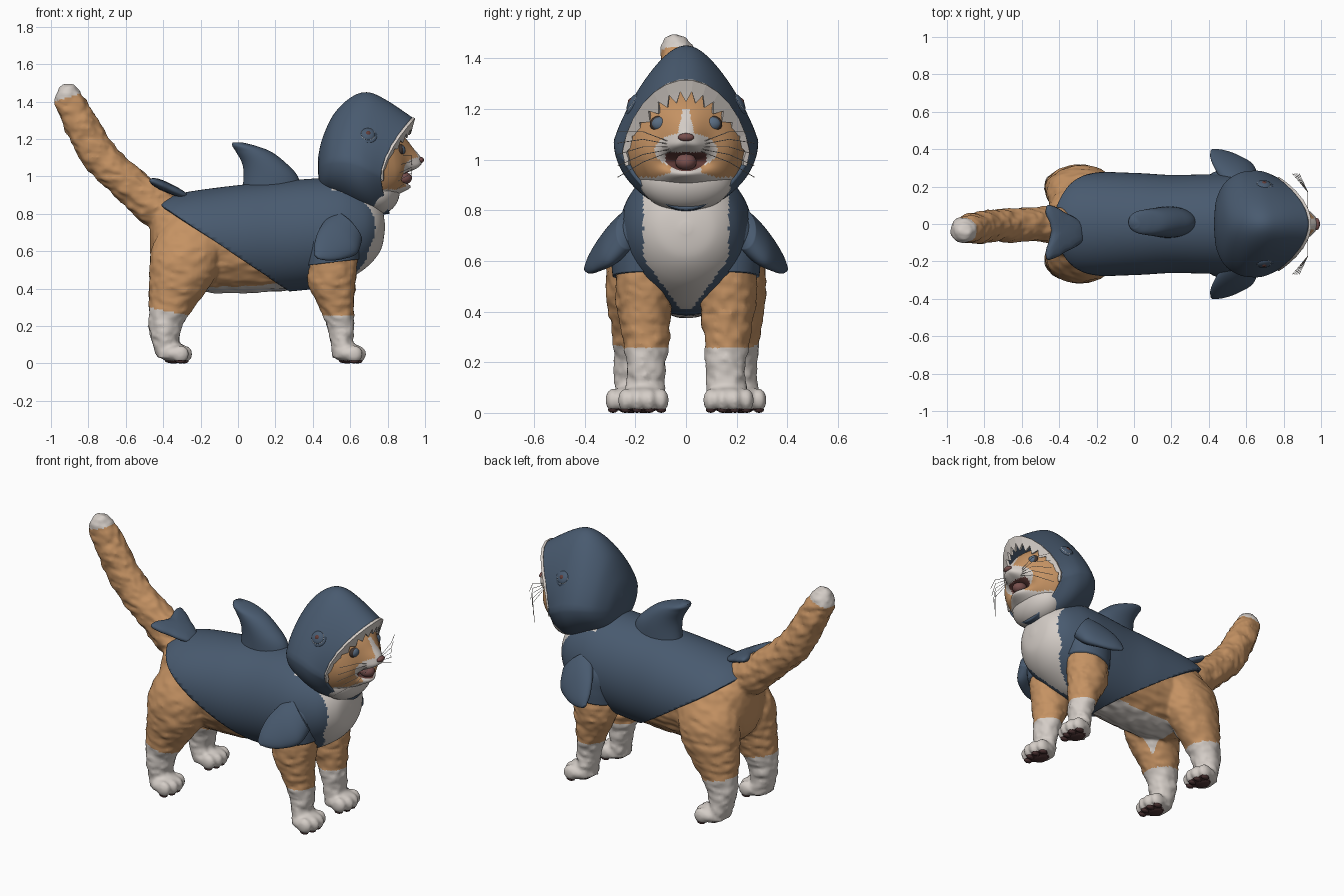
import bpy, bmesh, math
from mathutils import Vector, Matrix, noise

if "Cube" in bpy.data.objects:
    bpy.data.objects.remove(bpy.data.objects["Cube"])


def material(name, r, g, b):
    m = bpy.data.materials.new(name)
    m.diffuse_color = (r, g, b, 1)
    m.use_nodes = True
    m.node_tree.nodes["Principled BSDF"].inputs["Base Color"].default_value = m.diffuse_color
    return m


ORANGE = material("ginger_fur", 0.56, 0.29, 0.125)
WHITE = material("white_fur", 0.66, 0.61, 0.57)
NAVY = material("navy_cloth", 0.066, 0.103, 0.16)
MOUTH = material("dark_mouth", 0.12, 0.045, 0.04)
PINK = material("tongue_pink", 0.19, 0.08, 0.075)
PAD = material("paw_pad_brown", 0.075, 0.035, 0.035)
BLUE = material("eye_blue", 0.10, 0.15, 0.22)
BLACK = material("dark_brown", 0.05, 0.035, 0.03)


def paint(ob, mats, rule=None):
    """Smooth the faces; rule(centre) picks the material slot."""
    for m in mats:
        ob.data.materials.append(m)
    for p in ob.data.polygons:
        p.use_smooth = True
        if rule:
            p.material_index = int(rule(p.center))
    return ob


def finish(name, bm, mats, rule=None):
    bmesh.ops.recalc_face_normals(bm, faces=bm.faces)
    me = bpy.data.meshes.new(name)
    bm.to_mesh(me)
    bm.free()
    ob = bpy.data.objects.new(name, me)
    bpy.context.collection.objects.link(ob)
    return paint(ob, mats, rule)


def spline(keys, sub):
    """Catmull-Rom through tuples of numbers."""
    out = []
    for i in range(len(keys) - 1):
        a, b, c, d = (keys[max(0, min(len(keys) - 1, i + j))] for j in (-1, 0, 1, 2))
        for s in range(sub):
            t = s / sub
            out.append([0.5 * (2 * q + (r - p) * t + (2 * p - 5 * q + 4 * r - w) * t * t
                               + (3 * q - p - 3 * r + w) * t ** 3)
                        for p, q, r, w in zip(a, b, c, d)])
    return out + [list(keys[-1])]


def skin(bm, rings, caps=(True, True)):
    vs = [[bm.verts.new(p) for p in r] for r in rings]
    n = len(vs[0])
    for a, b in zip(vs, vs[1:]):
        for i in range(n):
            bm.faces.new((a[i], a[(i + 1) % n], b[(i + 1) % n], b[i]))
    for cap, r in zip(caps, (vs[0], vs[-1])):
        if cap:
            bm.faces.new(r)


def loft(name, keys, u, v, mats, rule=None, n=48, sub=8, fur=0.0, cut=None):
    """Elliptical tube through keys (x, y, z, radius_u, radius_v)."""
    u, v = Vector(u).normalized(), Vector(v).normalized()
    rings = []
    for x, y, z, ru, rv in spline(keys, sub):
        ring = []
        for i in range(n):
            a = 2 * math.pi * i / n
            off = u * (max(ru, 0.003) * math.cos(a)) + v * (max(rv, 0.003) * math.sin(a))
            p = Vector((x, y, z)) + off
            if fur:
                p += off.normalized() * fur * noise.noise(Vector((p.x * 14, p.y * 35, p.z * 45)))
            ring.append(p)
        rings.append(ring)
    bm = bmesh.new()
    skin(bm, rings)
    if cut:
        bmesh.ops.bisect_plane(bm, geom=bm.verts[:] + bm.edges[:] + bm.faces[:],
                               plane_co=cut[0], plane_no=cut[1], clear_inner=True)
    return finish(name, bm, mats, rule)


def ball(name, c, r, mat, rot=None, seg=24):
    bm = bmesh.new()
    m = Matrix.Translation(c) @ (rot or Matrix()) @ Matrix.Diagonal((*r, 1))
    bmesh.ops.create_uvsphere(bm, u_segments=seg, v_segments=seg // 2, radius=1, matrix=m)
    return finish(name, bm, [mat])


def thicken(ob, t, offset=0):
    m = ob.modifiers.new("thickness", "SOLIDIFY")
    m.thickness, m.offset = t, offset


def fuse(name, parts, mats, rule):
    """Melt overlapping parts into one skin and colour it by rule."""
    bm = bmesh.new()
    for p in parts:
        bm.from_mesh(p.data)
        bpy.data.objects.remove(p)
    raw = finish("raw", bm, [])
    mod = raw.modifiers.new("melt", "REMESH")
    mod.mode, mod.voxel_size = "VOXEL", .0105
    mod = raw.modifiers.new("soften", "SMOOTH")
    mod.iterations = 3
    me = bpy.data.meshes.new_from_object(raw.evaluated_get(bpy.context.evaluated_depsgraph_get()))
    bpy.data.objects.remove(raw)
    me.materials.clear()
    ob = bpy.data.objects.new(name, me)
    bpy.context.collection.objects.link(ob)
    return paint(ob, mats, rule)


X, Y, Z = (1, 0, 0), (0, 1, 0), (0, 0, 1)

# furry torso and tail
fur = [loft("torso", [(-.47, 0, .66, .04, .08), (-.44, 0, .66, .14, .17), (-.35, 0, .65, .21, .23),
                      (-.15, 0, .645, .24, .265), (.1, 0, .65, .235, .27), (.35, 0, .67, .23, .265),
                      (.52, 0, .69, .2, .22), (.62, 0, .7, .05, .06)], Y, Z, [], n=96, fur=.012),
       loft("tail", [(-.33, 0, .76, .1, .11), (-.45, 0, .85, .095, .115), (-.6, -.005, .975, .09, .1),
                     (-.74, -.01, 1.11, .087, .095), (-.83, -.02, 1.26, .082, .092),
                     (-.905, -.03, 1.4, .073, .08), (-.935, -.035, 1.455, .055, .06),
                     (-.945, -.035, 1.485, .01, .01)], Y, (.78, 0, .62), [], n=72, fur=.016)]

# legs and paws, with dark pads
for side, s in (("left", 1), ("right", -1)):
    fur += [loft("front_leg", [(.5, .16 * s, .72, .13, .1), (.505, .165 * s, .55, .132, .112),
                               (.502, .165 * s, .42, .125, .108), (.527, .16 * s, .3, .092, .092),
                               (.547, .157 * s, .2, .071, .08), (.558, .16 * s, .1, .06, .076),
                               (.575, .163 * s, .03, .07, .085)], X, Y, [], fur=.013),
            loft("hind_leg", [(-.23, .12 * s, .8, .13, .08), (-.27, .165 * s, .62, .19, .135),
                              (-.298, .18 * s, .46, .175, .135), (-.345, .19 * s, .33, .132, .105),
                              (-.388, .2 * s, .2, .088, .082), (-.385, .205 * s, .1, .07, .076),
                              (-.36, .21 * s, .03, .07, .085)], X, Y, [], fur=.013)]
    for end, x, y in (("front", .594, .168 * s), ("hind", -.335, .218 * s)):
        fur.append(ball("paw", (x, y, .054), (.085, .097, .052), WHITE))
        ball(f"{end}_{side}_pad", (x - .01, y, .014), (.045, .05, .014), PAD)
        for j, dy in enumerate((-.07, -.024, .024, .07)):
            dx = .055 - abs(dy) * .4
            fur.append(ball("toe", (x + dx, y + dy, .05), (.046, .03, .046), WHITE))
            ball(f"{end}_{side}_toe_pad_{j}", (x + dx, y + dy, .013), (.027, .02, .013), PAD, seg=12)


def fur_colour(c):
    if c.z < .016:
        return 2
    if c.x < -.6:
        return c.z - .3 * (c.x + .9) > 1.425
    if -.25 < c.x < .38 and c.z < .43 and abs(c.y) < .12:
        return 1
    return c.z < .255 if c.x > 0 else c.z + .2 * (c.x + .38) < .28


fuse("fur_body", fur, [ORANGE, WHITE, PAD], fur_colour)

# shirt with pale bib, hem cut on a slant
shirt = loft("shirt", [(-.46, 0, .70, .14, .13), (-.4, 0, .68, .22, .195), (-.28, 0, .665, .275, .25),
                       (0, 0, .665, .273, .288), (.2, 0, .675, .262, .295), (.37, 0, .69, .265, .296),
                       (.5, 0, .7, .265, .29), (.6, 0, .715, .245, .26), (.7, 0, .725, .2, .2),
                       (.765, 0, .73, .12, .12), (.785, 0, .73, .02, .02)], Y, Z, [NAVY, WHITE],
             lambda c: c.x > .5 and abs(c.y) < .168 - max(0, .61 - c.z) * .72,
             n=128, sub=8, cut=((-.4, 0, .84), (.675, 0, 1)))
thicken(shirt, .02, -1)

# dorsal fin, thick with a blunt tip
loft("dorsal_fin", [(.185, .01, .9, .165, .085), (.175, .01, 1.0, .145, .083), (.14, .01, 1.07, .118, .078),
                    (.085, .01, 1.13, .095, .07), (.035, .01, 1.162, .065, .06),
                    (.0, .01, 1.18, .03, .035)], X, Y, [NAVY])

# two-lobed fluke at the back hem
bm = bmesh.new()
half = [(-.25, .06), (-.33, .09), (-.40, .135), (-.48, .175), (-.48, .1), (-.445, .03)]
outline = half + [(x, -y) for x, y in reversed(half)]
bm.faces.new([bm.verts.new((x, y - .045, .905 + (-.30 - x) * .45)) for x, y in outline])
fluke = finish("tail_fluke", bm, [NAVY])
thicken(fluke, .06)
fluke.modifiers.new("round", "SUBSURF").levels = 2

# hood: rings from the face opening to the back
# keys: top z, bottom z, half width, x at top, x at side, x at bottom, narrowing up, narrowing down
HOOD = [(1.31, .80, .25, .94, .765, .81, .1, .35), (1.41, .795, .278, .79, .70, .73, .3, .15),
        (1.45, .82, .285, .69, .64, .65, .4, 0), (1.42, .865, .272, .60, .56, .56, .4, 0),
        (1.33, .91, .22, .51, .485, .47, .35, 0), (1.2, .96, .13, .45, .44, .435, .2, 0),
        (1.1, 1.04, .02, .428, .428, .428, 0, 0)]


def hood_point(k, a):
    zt, zb, w, xt, xs, xb, nar, vee = k
    s, zc = math.sin(a), zb + .4 * (zt - zb)
    up, dn = max(0, s), max(0, -s)
    return Vector((xs + (xt - xs) * up ** 1.6 + (xb - xs) * dn ** 1.6,
                   w * math.cos(a) * (1 - nar * up - vee * dn),
                   zc + up * (zt - zc) - dn * (zc - zb)))


bm = bmesh.new()
skin(bm, [[hood_point(k, 2 * math.pi * i / 80) for i in range(80)] for k in spline(HOOD, 6)],
     (False, True))
thicken(finish("hood", bm, [NAVY]), .018, -1)

# white gum band with pointed teeth round the upper rim
bm = bmesh.new()
TEETH = 15
mid = Vector((.86, 0, 1.03))


def rim(t, depth):
    a = math.radians(-8 + 196 * t / TEETH)
    p = hood_point(HOOD[0], a)
    return bm.verts.new(p + (mid - p).normalized() * depth * (.3 + .7 * max(0, math.sin(a))))


for i in range(TEETH):
    a, b, c, d = rim(i, -.006), rim(i + 1, -.006), rim(i + 1, .04), rim(i, .04)
    bm.faces.new((a, b, c, d))
    bm.faces.new((d, c, rim(i + .5, .085)))
bmesh.ops.remove_doubles(bm, verts=bm.verts, dist=.0005)
band = finish("hood_teeth", bm, [WHITE])
thicken(band, .016)
for p in band.data.polygons:
    p.use_smooth = False

# head: sphere pushed out into brow, muzzle and jaw, with an open mouth
bm = bmesh.new()
bmesh.ops.create_uvsphere(bm, u_segments=112, v_segments=96, radius=1,
                          matrix=Matrix.Rotation(math.pi / 2, 4, "Y"))
# bumps: amount, y centre, z centre, y width, z width
BUMPS = [(.05, 0, 1.18, .14, .08), (.085, 0, 1.085, .08, .06), (.03, .045, 1.05, .045, .03),
         (.03, -.045, 1.05, .045, .03), (.065, 0, .945, .09, .035), (-.06, 0, .99, .06, .025),
         (.03, .15, 1.02, .07, .1), (.03, -.15, 1.02, .07, .1)]
for v in bm.verts:
    front = max(0, v.co.x)
    v.co = Vector((.72 + .16 * v.co.x, .24 * v.co.y, 1.06 + .24 * v.co.z))
    y, z = v.co.y, v.co.z
    v.co.x += min(1, front * 1.6) * sum(
        h * math.exp(-((y - cy) / wy) ** 2 - ((z - cz) / wz) ** 2) for h, cy, cz, wy, wz in BUMPS)


def face_colour(c):
    y = abs(c.y)
    if c.x > .8 and y < .08 and .955 + 6 * y * y < c.z < 1.028:
        return 2
    blaze = c.z < 1.2 and y < .012 + max(0, 1.2 - c.z) * .2
    muzzle = (y / .125) ** 2 + ((c.z - 1.035) / .07) ** 2 < 1
    return 1 if blaze or muzzle or c.z < .93 + .3 * max(0, .12 - y) else 0


finish("head", bm, [ORANGE, WHITE, MOUTH], face_colour)
ball("throat_fur", (.745, 0, .92), (.12, .185, .125), WHITE, seg=40)
ball("tongue", (.885, 0, .99), (.045, .042, .034), PINK)
ball("nose", (.978, 0, 1.088), (.016, .032, .016), PINK)

for side, s in (("left", 1), ("right", -1)):
    # sleeve and side fin
    thicken(loft("sleeve_" + side, [(.49, .14 * s, .82, .1, .08), (.5, .165 * s, .72, .15, .12),
                                    (.505, .17 * s, .62, .148, .125), (.505, .17 * s, .54, .143, .12)],
                 (1, 0, .12), Y, [NAVY]), .01, -1)
    loft("side_fin_" + side, [(.585, .22 * s, .73, .11, .06), (.55, .28 * s, .675, .125, .052),
                              (.495, .335 * s, .63, .1, .036), (.45, .372 * s, .593, .06, .024),
                              (.42, .395 * s, .57, .015, .008)],
         (.68, .2 * s, -.7), (.35, .8 * s, .45), [NAVY])
    # face eyes
    ball("eye_rim_" + side, (.868, .102 * s, 1.14), (.022, .041, .033), BLACK)
    ball("eye_" + side, (.873, .102 * s, 1.141), (.022, .035, .028), BLUE)
    # button eyes on the hood
    tilt = Vector((.12, .85 * s, .5)).to_track_quat("Z", "Y").to_matrix().to_4x4()
    for part, r, h, out, mat in (("ring", .05, .012, 0, NAVY), ("white", .041, .014, .002, WHITE),
                                 ("button", .0385, .017, .003, NAVY), ("centre", .018, .018, .005, MOUTH)):
        ball(f"hood_eye_{part}_{side}", (.695, (.207 + out) * s, 1.221 + out), (r, r, h), mat, tilt)
    # whiskers
    cu = bpy.data.curves.new("whiskers_" + side, "CURVE")
    cu.dimensions, cu.bevel_depth, cu.bevel_resolution = "3D", .0015, 0
    for j in range(5):
        sp = cu.splines.new("POLY")
        sp.points.add(2)
        dz = (j - 2) * .03
        for p, q in zip(sp.points, ((.93, .06, 1.05 + dz * .3), (.93, .17, 1.05 + dz),
                                    (.865 + dz * .3, .27, 1.02 + dz * 1.5))):
            p.co = (q[0], q[1] * s, q[2], 1)
    cu.materials.append(WHITE)
    bpy.context.collection.objects.link(bpy.data.objects.new("whiskers_" + side, cu))
